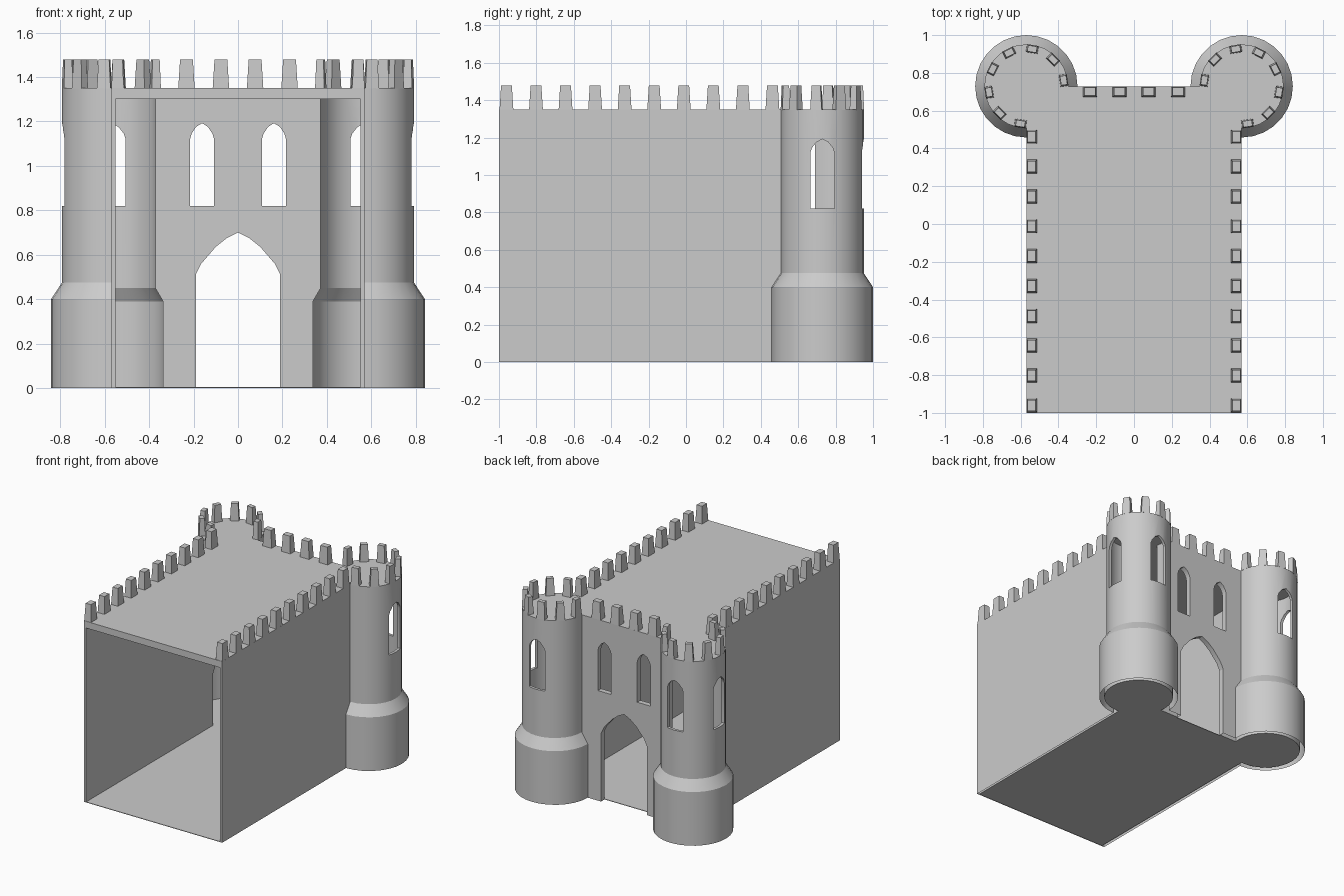
import bpy, bmesh, math
from mathutils import Matrix, Vector

if "Cube" in bpy.data.objects:
    bpy.data.objects.remove(bpy.data.objects["Cube"])

TX, TY = 0.57, 0.729          # tower centre
ROOF = 1.35


def make(name, bm):
    bmesh.ops.recalc_face_normals(bm, faces=bm.faces)
    me = bpy.data.meshes.new(name)
    bm.to_mesh(me)
    bm.free()
    ob = bpy.data.objects.new(name, me)
    bpy.context.collection.objects.link(ob)
    return ob


def box(name, x0, x1, y0, y1, z0, z1):
    bm = bmesh.new()
    size = Matrix.Diagonal((x1 - x0, y1 - y0, z1 - z0, 1))
    mid = Matrix.Translation(((x0 + x1) / 2, (y0 + y1) / 2, (z0 + z1) / 2))
    bmesh.ops.create_cube(bm, size=1, matrix=mid @ size)
    return make(name, bm)


def lathe(name, x, y, profile, n=28):
    bm = bmesh.new()
    rings = [[bm.verts.new((x + r * math.cos(2 * math.pi * i / n),
                            y + r * math.sin(2 * math.pi * i / n), z)) for i in range(n)]
             for r, z in profile]
    for a, b in zip(rings, rings[1:]):
        for i in range(n):
            bm.faces.new((a[i], a[(i + 1) % n], b[(i + 1) % n], b[i]))
    bm.faces.new(rings[0])
    bm.faces.new(rings[-1])
    return make(name, bm)


def arch(name, half, y0, y1, matrix):
    """Prism along y from a half outline, mirrored over x = 0."""
    pts = half + [(-x, z) for x, z in reversed(half) if x > 0]
    bm = bmesh.new()
    f = bm.faces.new([bm.verts.new((x, y0, z)) for x, z in pts])
    ext = bmesh.ops.extrude_face_region(bm, geom=[f])["geom"]
    bmesh.ops.translate(bm, vec=(0, y1 - y0, 0),
                        verts=[v for v in ext if isinstance(v, bmesh.types.BMVert)])
    bm.transform(matrix)
    return make(name, bm)


def window(w):
    return [(w, 0.82), (w, 1.12), (w * 0.87, 1.145), (w * 0.5, 1.175), (0, 1.192)]


def boolean(target, other, op):
    m = target.modifiers.new("cut", 'BOOLEAN')
    m.operation, m.solver, m.object = op, 'EXACT', other
    bpy.context.view_layer.objects.active = target
    bpy.ops.object.modifier_apply(modifier=m.name)
    bpy.data.objects.remove(other)


# outer shell: hall plus two flared towers
castle = box("castle_walls", -TX, TX, -1, TY, 0, ROOF)
outer = [(0.271, 0), (0.271, 0.40), (0.222, 0.475), (0.222, ROOF)]
for s in (-1, 1):
    boolean(castle, lathe("tower", s * TX, TY, outer), 'UNION')

# hollow inside, open at the front end
cavity = box("cavity", -0.552, 0.552, -1.1, 0.69, 0.004, 1.30)
inner = [(0.237, 0.004), (0.237, 0.39), (0.202, 0.45), (0.202, 1.30)]
for s in (-1, 1):
    boolean(cavity, lathe("tower_room", s * TX, TY, inner), 'UNION')
boolean(castle, cavity, 'DIFFERENCE')

# gateway and windows
gate = [(0.19, -0.1), (0.19, 0.51), (0.165, 0.56), (0.10, 0.635), (0.05, 0.675), (0, 0.70)]
boolean(castle, arch("gate", gate, 0.688, 0.8, Matrix()), 'DIFFERENCE')
for s in (-1, 1):
    at = Matrix.Translation((s * 0.162, 0, 0))
    boolean(castle, arch("wall_window", window(0.054), 0.6, 0.8, at), 'DIFFERENCE')
    for ang in (0, -s * math.pi / 2):
        at = Matrix.Translation((s * TX, TY, 0)) @ Matrix.Rotation(ang, 4, 'Z')
        boolean(castle, arch("tower_window", window(0.064), 0.12, 0.32, at), 'DIFFERENCE')

# wall bottoms are open; only the floor sheet remains
bm = bmesh.new()
bm.from_mesh(castle.data)
bmesh.ops.delete(bm, geom=[f for f in bm.faces if all(v.co.z < 0.002 for v in f.verts)],
                 context='FACES')
bm.to_mesh(castle.data)
bm.free()
bpy.ops.object.select_all(action='DESELECT')
castle.select_set(True)
bpy.context.view_layer.objects.active = castle
bpy.ops.object.shade_smooth_by_angle(angle=math.radians(25))

# battlements: tapered blocks
bm = bmesh.new()


def merlon(x, y, ang, w=0.074, d=0.056):
    vs = bmesh.ops.create_cube(bm, size=1)["verts"]
    for v in vs:
        top = v.co.z > 0
        k = 0.78 if top else 1
        v.co = Vector((v.co.x * w * k, v.co.y * d * k, 1.478 if top else ROOF - 0.002))
    bmesh.ops.transform(bm, verts=vs, matrix=Matrix.Translation((x, y, 0)) @ Matrix.Rotation(ang, 4, 'Z'))


for s in (-1, 1):
    for i in range(10):
        merlon(s * 0.542, -0.96 + 0.158 * i, math.pi / 2)
    for x in (0.077, 0.232):
        merlon(s * x, 0.701, 0)
    for i in range(8):
        a = math.radians(171 - 36 * i)
        if s < 0:
            a = math.pi - a
        merlon(s * TX + 0.2 * math.cos(a), TY + 0.2 * math.sin(a), a - math.pi / 2, 0.062, 0.042)
make("battlements", bm)
